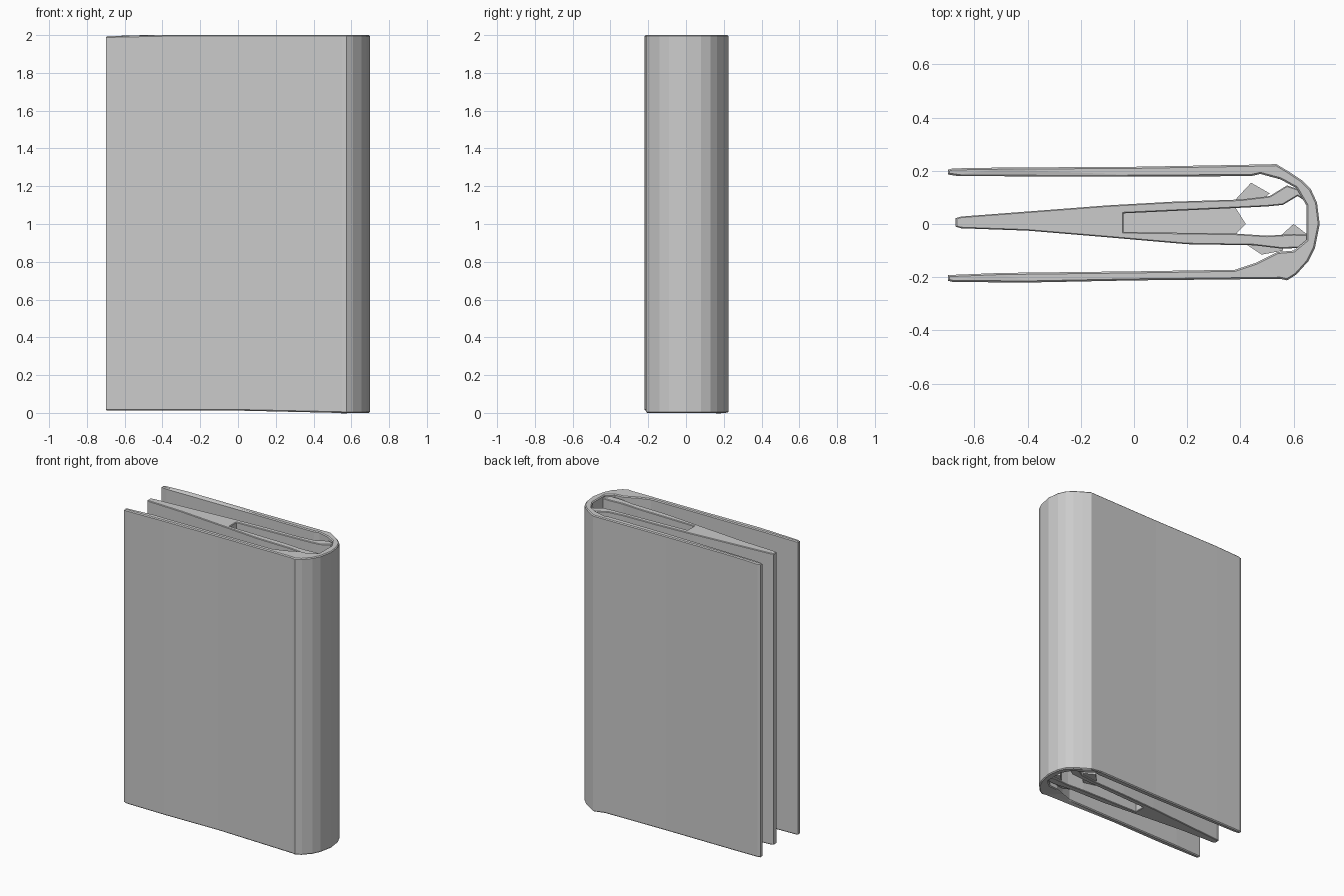
import bpy, bmesh


def prism(name, outline, low, high, bevel=0.0):
    """Extrude an xy outline upward; low and high are functions of x."""
    bm = bmesh.new()
    n = len(outline)
    bottom = [bm.verts.new((x, y, low(x))) for x, y in outline]
    top = [bm.verts.new((x, y, high(x))) for x, y in outline]
    caps = [bm.faces.new(bottom[::-1]), bm.faces.new(top)]
    for i in range(n):
        j = (i + 1) % n
        bm.faces.new((bottom[i], bottom[j], top[j], top[i]))
    bmesh.ops.recalc_face_normals(bm, faces=bm.faces[:])
    # soften the rims a little
    if bevel:
        rim = list({e for f in caps for e in f.edges})
        bmesh.ops.bevel(bm, geom=rim, offset=bevel, segments=1,
                        affect='EDGES', clamp_overlap=True)
    bmesh.ops.triangulate(bm, faces=[f for f in bm.faces if len(f.verts) > 4])
    mesh = bpy.data.meshes.new(name)
    bm.to_mesh(mesh)
    bm.free()
    obj = bpy.data.objects.new(name, mesh)
    bpy.context.collection.objects.link(obj)
    return obj


# Cover: two boards joined by a rounded spine
cover = [
    # front board, outside
    (-0.70, -0.192), (-0.70, -0.213), (-0.68, -0.218), (-0.40, -0.220),
    (0.00, -0.212), (0.55, -0.206),
    # spine, outside
    (0.575, -0.212), (0.61, -0.19), (0.655, -0.14), (0.68, -0.09),
    (0.698, 0.00), (0.688, 0.08), (0.665, 0.13), (0.63, 0.165), (0.585, 0.195),
    # back board, outside
    (0.535, 0.225), (0.45, 0.223), (0.00, 0.215), (-0.50, 0.212),
    (-0.68, 0.209), (-0.70, 0.204),
    # back board, inside
    (-0.70, 0.186), (-0.66, 0.180), (0.00, 0.178), (0.44, 0.180),
    (0.475, 0.188), (0.55, 0.168), (0.61, 0.135),
    # spine, inside
    (0.648, 0.07), (0.648, -0.06), (0.60, -0.10), (0.54, -0.105),
    # front board, inside
    (0.46, -0.145), (0.38, -0.172), (0.00, -0.178), (-0.50, -0.184),
]
prism("cover", cover,
      lambda x: 0.012 if x < 0.5 else 0.0,
      lambda x: 1.994 if x < -0.65 else 2.0, 0.006)

# Page block: a wedge that splits into two leaves around a hollow
pages = [
    (-0.67, 0.022), (-0.65, 0.028), (-0.40, 0.047), (-0.10, 0.070),
    (0.15, 0.084), (0.40, 0.092), (0.51, 0.105), (0.575, 0.145), (0.635, 0.125),
    (0.652, 0.08), (0.615, 0.105), (0.56, 0.072), (0.50, 0.066), (0.38, 0.060),
    (-0.04, 0.040), (-0.04, -0.030), (0.38, -0.036), (0.50, -0.044),
    (0.60, -0.038), (0.652, -0.040), (0.652, -0.090), (0.55, -0.092),
    (0.45, -0.080), (0.20, -0.076), (-0.10, -0.050), (-0.40, -0.025),
    (-0.65, -0.016), (-0.67, -0.010),
]
prism("page_block", pages, lambda x: 0.02, lambda x: 1.985, 0.004)

# Sloping webs closing the hollow near both ends
web = [(-0.045, -0.032), (0.20, -0.036), (0.38, -0.040), (0.42, 0.0),
       (0.38, 0.064), (0.20, 0.054), (-0.045, 0.042)]
for name, sign in (("top_web", 1), ("bottom_web", -1)):
    prism(name, web,
          lambda x, s=sign: 1.0 + s * (0.86 + 0.15 * x) - 0.005,
          lambda x, s=sign: 1.0 + s * (0.86 + 0.15 * x) + 0.005)

# Small folded gussets where the leaves meet the spine
gussets = {
    "back_gusset": [(0.38, 0.09), (0.44, 0.155), (0.51, 0.115), (0.48, 0.09)],
    "front_gusset": [(0.42, -0.075), (0.48, -0.115), (0.56, -0.10), (0.56, -0.08)],
    "spine_gusset": [(0.55, -0.045), (0.60, 0.0), (0.652, -0.04)],
}
for name, outline in gussets.items():
    prism(name, outline, lambda x: 0.03, lambda x: 0.08)
